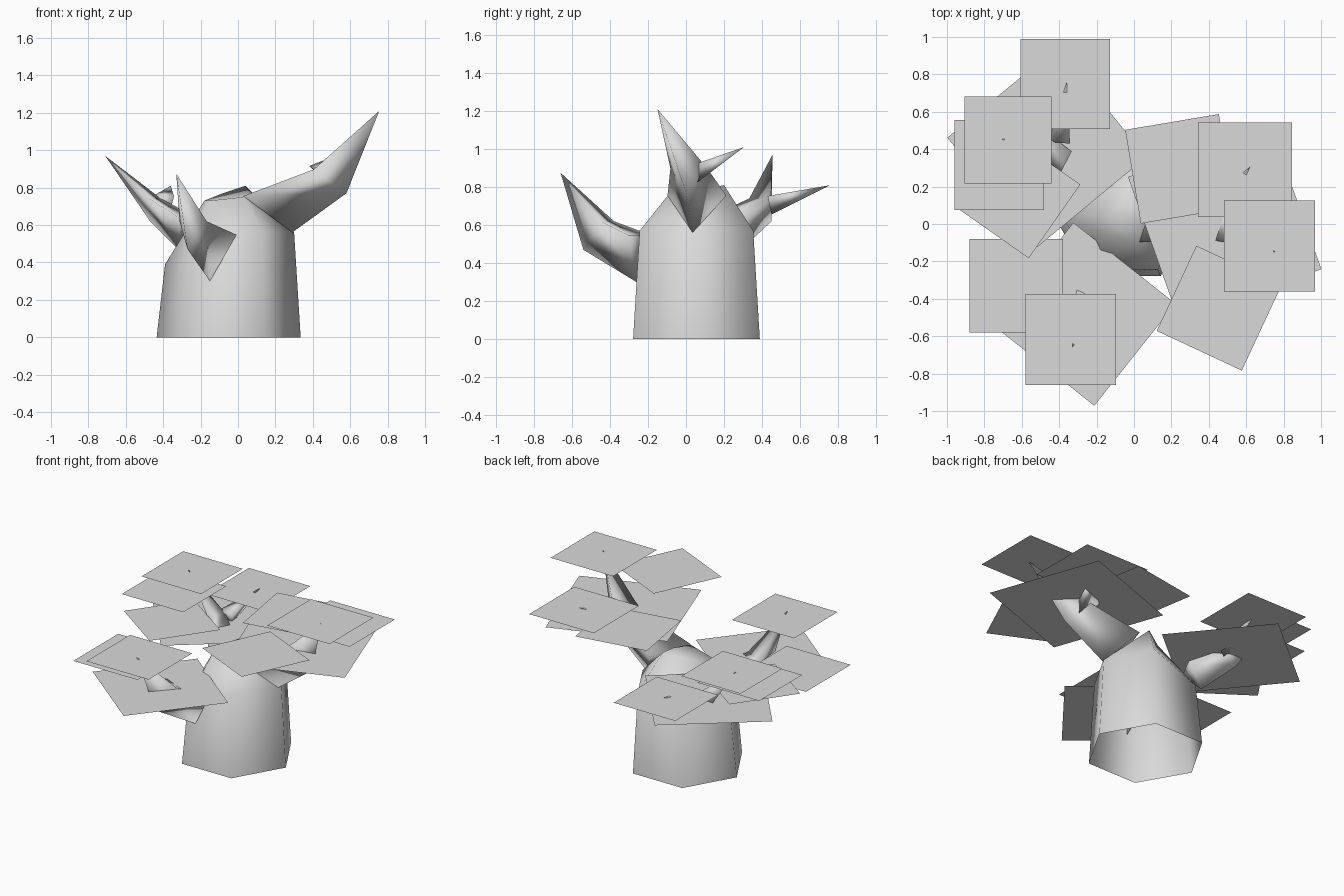
import bpy
import bmesh
from math import cos, sin, radians
from mathutils import Vector

default_cube = bpy.data.objects.get("Cube")
if default_cube:
    bpy.data.objects.remove(default_cube, do_unlink=True)


def make_material(name, color):
    material = bpy.data.materials.new(name)
    material.use_nodes = True
    material.diffuse_color = color
    material.node_tree.nodes["Principled BSDF"].inputs["Base Color"].default_value = color
    return material


grey = make_material("plain grey", (0.7, 0.7, 0.7, 1))


def finish(name, bm, smooth=True, fix_normals=True):
    """Turn a bmesh into a named, shaded object."""
    if fix_normals:
        bmesh.ops.recalc_face_normals(bm, faces=bm.faces)
    mesh = bpy.data.meshes.new(name)
    bm.to_mesh(mesh)
    bm.free()
    mesh.materials.append(grey)
    for polygon in mesh.polygons:
        polygon.use_smooth = smooth
    obj = bpy.data.objects.new(name, mesh)
    bpy.context.collection.objects.link(obj)
    return obj


def bridge(bm, lower, upper):
    """Join two closed rings of vertices with quads."""
    count = len(lower)
    for i in range(count):
        j = (i + 1) % count
        bm.faces.new((lower[i], lower[j], upper[j], upper[i]))


# Trunk: open six-sided stump with an uneven shoulder and a lopsided crown
SHOULDER_HEIGHTS = (0.56, 0.57, 0.43, 0.39, 0.45, 0.57)
CROWN = ((0.06, 0.05, 0.78), (0.04, 0.2, 0.81), (-0.08, 0.14, 0.77),
         (-0.18, 0.04, 0.73), (-0.15, -0.06, 0.73), (0.03, -0.1, 0.75))


def trunk_ring(bm, center_x, radius, heights):
    ring = []
    for i, height in enumerate(heights):
        angle = radians(60 * i)
        ring.append(bm.verts.new((center_x + radius * cos(angle),
                                  0.055 + radius * sin(angle), height)))
    return ring


bm = bmesh.new()
base = trunk_ring(bm, -0.05, 0.385, [0] * 6)
shoulder = trunk_ring(bm, -0.045, 0.345, SHOULDER_HEIGHTS)
crown = [bm.verts.new(point) for point in CROWN]
bridge(bm, base, shoulder)
bridge(bm, shoulder, crown)
bm.faces.new(crown)
finish("trunk", bm)


# Branches: three-sided spikes, each section set by its centre, lowest corner and spread
def branch(name, sections, tip):
    bm = bmesh.new()
    tip = Vector(tip)
    heading = tip - Vector(sections[0][0])
    side = Vector((-heading.y, heading.x, 0)).normalized()
    rings = []
    for center, bottom, width in sections:
        center, bottom = Vector(center), Vector(bottom)
        drop = bottom - center
        top = center - drop / 2
        spread = side * drop.length * width
        rings.append([bm.verts.new(p) for p in (bottom, top + spread, top - spread)])
    for lower, upper in zip(rings, rings[1:]):
        bridge(bm, lower, upper)
    bm.faces.new(rings[0])
    point = bm.verts.new(tip)
    last = rings[-1]
    for i in range(3):
        bm.faces.new((last[i], last[(i + 1) % 3], point))
    finish(name, bm)


branch("left_branch",
       [((0.15, 0.05, 0.69), (0.29, 0.035, 0.56), 0.85),
        ((0.485, 0.01, 0.855), (0.58, 0, 0.77), 0.8)],
       (0.755, -0.15, 1.21))
branch("front_branch",
       [((-0.14, -0.25, 0.465), (-0.15, -0.26, 0.3), 0.85),
        ((-0.25, -0.455, 0.57), (-0.27, -0.54, 0.47), 0.6)],
       (-0.33, -0.66, 0.875))
branch("back_right_branch",
       [((-0.28, 0.23, 0.58), (-0.32, 0.29, 0.47), 0.8),
        ((-0.45, 0.41, 0.7), (-0.47, 0.45, 0.62), 0.7)],
       (-0.71, 0.455, 0.97))
branch("left_twig",
       [((0.46, 0.06, 0.88), (0.5, 0.04, 0.81), 0.85)],
       (0.62, 0.305, 1.01))
branch("back_twig",
       [((-0.39, 0.44, 0.72), (-0.37, 0.45, 0.655), 0.85)],
       (-0.36, 0.76, 0.81))


# Foliage: level square sheets threaded on the branches
def leaf_sheet(name, x, y, z, size, turn=0):
    bm = bmesh.new()
    corners = []
    for sx, sy in ((-1, -1), (1, -1), (1, 1), (-1, 1)):
        a = radians(turn)
        u, v = sx * size / 2, sy * size / 2
        corners.append(bm.verts.new((x + u * cos(a) - v * sin(a),
                                     y + u * sin(a) + v * cos(a), z)))
    bm.faces.new(corners)
    finish(name, bm, smooth=False, fix_normals=False)


leaf_sheet("left_tip_leaf", 0.725, -0.118, 1.2, 0.488)
leaf_sheet("left_twig_leaf", 0.593, 0.29, 0.995, 0.504)
leaf_sheet("left_back_leaf", 0.245, 0.295, 0.96, 0.508, turn=9.5)
leaf_sheet("left_front_leaf", 0.455, -0.45, 1.025, 0.502, turn=-25)
leaf_sheet("left_large_leaf", 0.485, 0.005, 0.925, 0.81, turn=19.5)

leaf_sheet("front_tip_leaf", -0.338, -0.618, 0.855, 0.486)
leaf_sheet("front_side_leaf", -0.63, -0.33, 0.67, 0.5)
leaf_sheet("front_large_leaf", -0.268, -0.482, 0.61, 0.697, turn=51.5)

leaf_sheet("back_right_tip_leaf", -0.673, 0.45, 0.955, 0.465)
leaf_sheet("back_right_side_leaf", -0.72, 0.315, 0.87, 0.48)
leaf_sheet("back_right_inner_leaf", -0.622, 0.152, 0.745, 0.481, turn=55)
leaf_sheet("back_right_large_leaf", -0.465, 0.41, 0.7, 0.757, turn=39.5)
leaf_sheet("back_twig_leaf", -0.367, 0.748, 0.8, 0.48)
